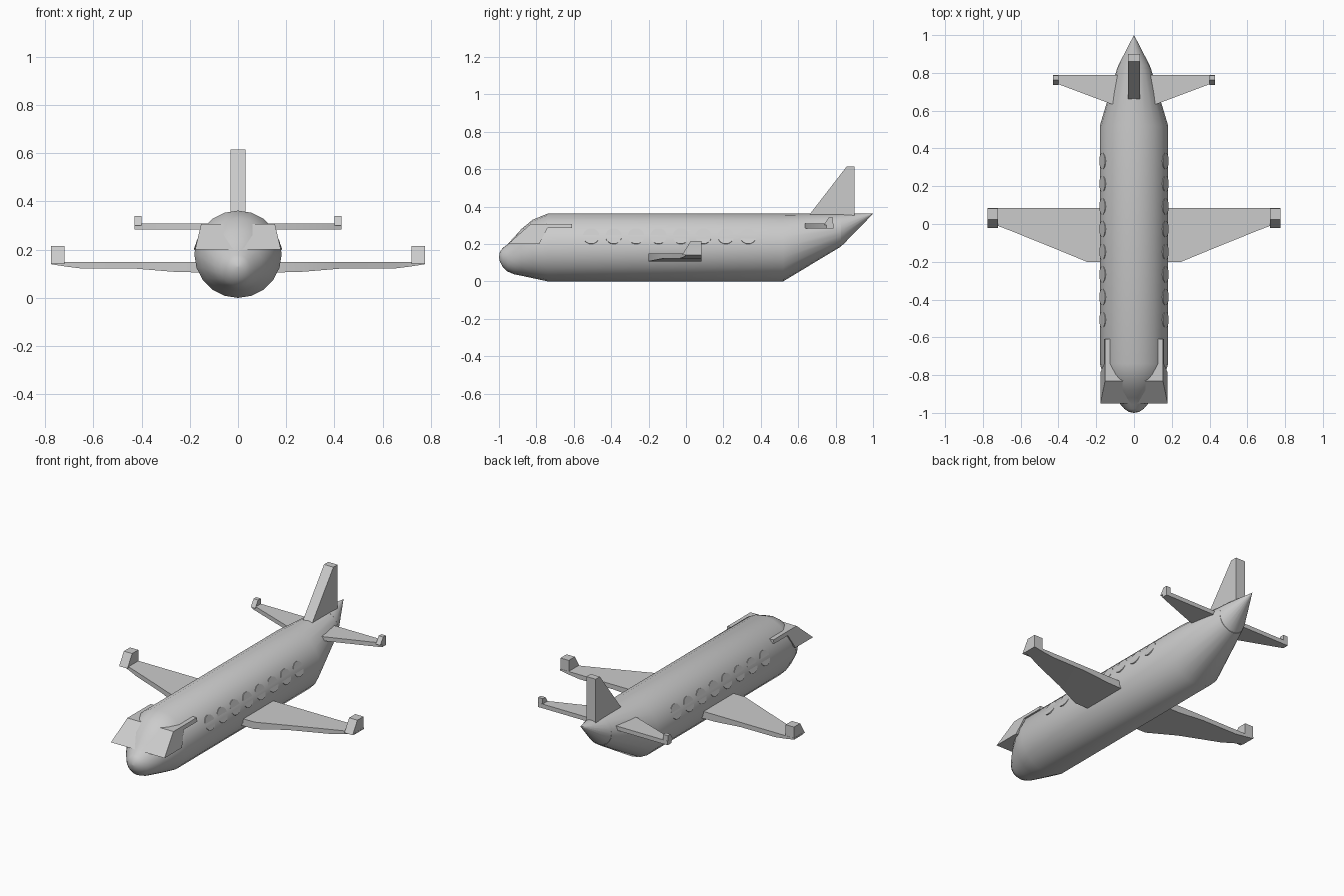
import bpy, bmesh
from math import sin, cos, pi, radians
from mathutils import Matrix

if "Cube" in bpy.data.objects:
    bpy.data.objects.remove(bpy.data.objects["Cube"])


def finish(name, bm, smooth=None):
    bmesh.ops.recalc_face_normals(bm, faces=bm.faces)
    mesh = bpy.data.meshes.new(name)
    bm.to_mesh(mesh)
    bm.free()
    obj = bpy.data.objects.new(name, mesh)
    bpy.context.collection.objects.link(obj)
    bpy.ops.object.select_all(action='DESELECT')
    bpy.context.view_layer.objects.active = obj
    obj.select_set(True)
    if smooth:
        bpy.ops.object.shade_smooth_by_angle(angle=radians(smooth))
    return obj


def mirror(obj):
    obj.modifiers.new("Mirror", 'MIRROR').use_mirror_merge = False
    return obj


def loft(name, rings, smooth=None):
    """Skin a list of equal-length point loops and cap both ends."""
    bm = bmesh.new()
    loops = [[bm.verts.new(p) for p in r] for r in rings]
    n = len(loops[0])
    for a, b in zip(loops, loops[1:]):
        for i in range(n):
            j = (i + 1) % n
            bm.faces.new((a[i], a[j], b[j], b[i]))
    bm.faces.new(loops[0])
    bm.faces.new(loops[-1])
    bmesh.ops.remove_doubles(bm, verts=bm.verts, dist=1e-5)
    return finish(name, bm, smooth)


def body(name, stations, smooth, sides=20):
    """Round body from (y, top z, bottom z) stations."""
    rings = []
    for y, top, bot in stations:
        r, c = max((top - bot) / 2, 0.0005), (top + bot) / 2
        rings.append([(r * sin(2 * pi * i / sides), y, c + r * cos(2 * pi * i / sides))
                      for i in range(sides)])
    return loft(name, rings, smooth)


def slab(name, x0, x1, profile):
    """Side profile of (y, z) points extruded across x."""
    return loft(name, [[(x, y, z) for y, z in profile] for x in (x0, x1)])


def wing(name, stations, trail, top):
    """Wing panel from (x, leading y, bottom z) stations."""
    return mirror(loft(name, [[(x, y, b), (x, trail, b), (x, trail, top), (x, y, top)]
                              for x, y, b in stations], 30))


# Fuselage with rounded nose and upswept rear, then the tail cone
body("fuselage", [(-1.0, 0.13, 0.13), (-0.995, 0.158, 0.105), (-0.98, 0.178, 0.078),
                  (-0.955, 0.197, 0.053), (-0.92, 0.235, 0.038), (-0.88, 0.28, 0.03),
                  (-0.82, 0.329, 0.017), (-0.74, 0.362, 0), (0.52, 0.362, 0),
                  (0.83, 0.362, 0.187)], 40)
body("tail_cone", [(0.82, 0.363, 0.183), (0.84, 0.363, 0.197), (1.0, 0.362, 0.361)], 40)

# Cockpit windshield: sloped front, narrower at the top, trailing side strips
shield = [(-0.95, 0.2), (-0.83, 0.307), (-0.61, 0.307), (-0.61, 0.285),
          (-0.74, 0.285), (-0.785, 0.2)]
loft("windshield", [[(s * (0.178 - 0.235 * (z - 0.2)), y, z) for y, z in shield]
                    for s in (-1, 1)])

# Main wings and winglets
wing("main_wing", [(0.05, -0.2, 0.105), (0.25, -0.2, 0.107), (0.42, -0.13, 0.121),
                   (0.65, -0.037, 0.122), (0.72, -0.01, 0.131), (0.776, 0.0, 0.14)],
     0.084, 0.149)
mirror(slab("winglet", 0.72, 0.775, [(-0.02, 0.142), (0.025, 0.215), (0.083, 0.215),
                                     (0.083, 0.142)]))

# Tailplane and its small upturned tips
wing("tailplane", [(0.03, 0.635, 0.283), (0.12, 0.635, 0.283), (0.40, 0.74, 0.283),
                   (0.43, 0.752, 0.283)], 0.788, 0.308)
mirror(slab("tailplane_tip", 0.4, 0.43, [(0.735, 0.3), (0.762, 0.34), (0.787, 0.34),
                                         (0.787, 0.3)]))

# Vertical fin
slab("tail_fin", -0.031, 0.031, [(0.655, 0.35), (0.86, 0.615), (0.9, 0.615), (0.9, 0.35)])

# Row of round cabin windows set into the fuselage side
tilt = radians(20)
bm = bmesh.new()
for i in range(8):
    y = 0.333 - 0.12 * i
    place = (Matrix.Translation((0.164 * cos(tilt), y, 0.181 + 0.164 * sin(tilt)))
             @ Matrix.Rotation(pi / 2 - tilt, 4, 'Y'))
    bmesh.ops.create_cone(bm, cap_ends=True, segments=20, radius1=0.044, radius2=0.044,
                          depth=0.031, matrix=place)
mirror(finish("cabin_windows", bm, 30))
